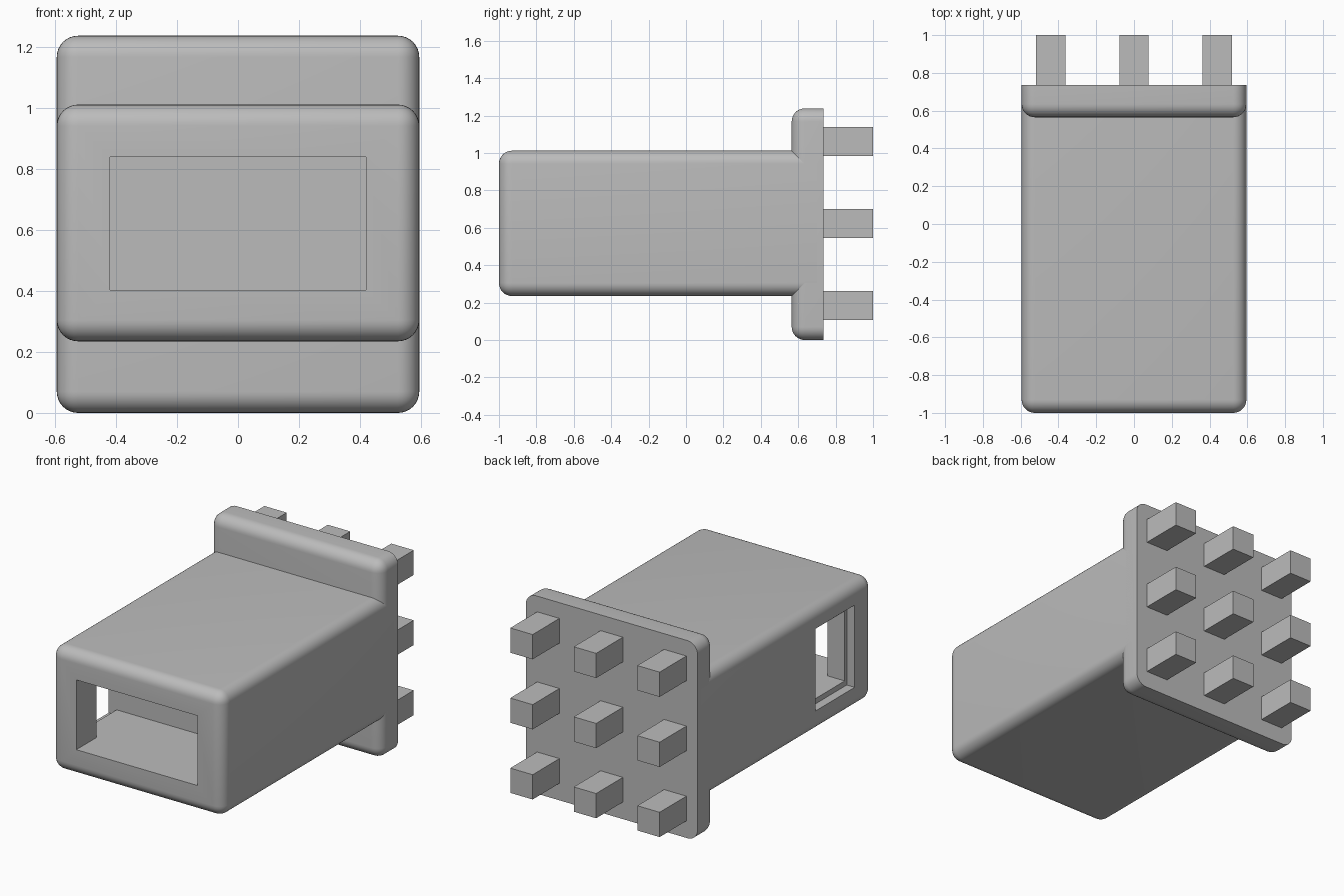
import bpy
import bmesh
from mathutils import Vector

if "Cube" in bpy.data.objects:
    bpy.data.objects.remove(bpy.data.objects["Cube"], do_unlink=True)

grey = bpy.data.materials.new("plain_grey")
grey.use_nodes = True
COLOUR = (0.5, 0.5, 0.5, 1)
grey.diffuse_color = COLOUR
grey.node_tree.nodes["Principled BSDF"].inputs["Base Color"].default_value = COLOUR

HALF = 0.595     # half width of housing and flange
ROUND = 0.07     # edge radius


def box(name, low, high, radius=0):
    """Box between two corners; a radius rounds every edge except the back rim."""
    low, high = Vector(low), Vector(high)
    bm = bmesh.new()
    bmesh.ops.create_cube(bm, size=1)
    for v in bm.verts:
        v.co = Vector(h if c > 0 else l for c, l, h in zip(v.co, low, high))
    if radius:
        edges = [e for e in bm.edges if min(v.co.y for v in e.verts) < high.y - 0.001]
        bmesh.ops.bevel(bm, geom=edges, offset=radius, segments=8,
                        profile=0.5, affect='EDGES', clamp_overlap=True)
    bmesh.ops.recalc_face_normals(bm, faces=bm.faces)
    mesh = bpy.data.meshes.new(name)
    bm.to_mesh(mesh)
    bm.free()
    mesh.materials.append(grey)
    obj = bpy.data.objects.new(name, mesh)
    bpy.context.collection.objects.link(obj)
    return obj


def activate(obj):
    bpy.ops.object.select_all(action='DESELECT')
    obj.select_set(True)
    bpy.context.view_layer.objects.active = obj


def cut(obj, low, high):
    """Carve a box-shaped hollow out of an object."""
    cutter = box("cutter", low, high)
    cutter.hide_render = True
    mod = obj.modifiers.new("cut", 'BOOLEAN')
    mod.operation = 'DIFFERENCE'
    mod.solver = 'EXACT'
    mod.object = cutter
    activate(obj)
    bpy.ops.object.modifier_apply(modifier=mod.name)
    bpy.data.objects.remove(cutter, do_unlink=True)


# Housing with a front opening, an inner chamber and a side window
housing = box("housing", (-HALF, -1, 0.235), (HALF, 0.7, 1.012), ROUND)
cut(housing, (-0.42, -1.1, 0.403), (0.42, -0.7, 0.84))
cut(housing, (-0.56, -0.8, 0.403), (0.42, -0.43, 0.84))
cut(housing, (-0.7, -0.82, 0.37), (-0.54, -0.43, 0.885))

# Flange plate at the back
flange = box("flange", (-HALF, 0.565, 0), (HALF, 0.735, 1.238), ROUND)

for part in (housing, flange):
    activate(part)
    bpy.ops.object.shade_smooth_by_angle(angle=0.6)

# Three by three grid of square pins
PIN = 0.0775
for row in range(3):
    for col in range(3):
        x = (col - 1) * 0.44
        z = 0.184 + row * 0.439
        box(f"pin_{row + 1}_{col + 1}", (x - PIN, 0.72, z - PIN), (x + PIN, 1, z + PIN))
